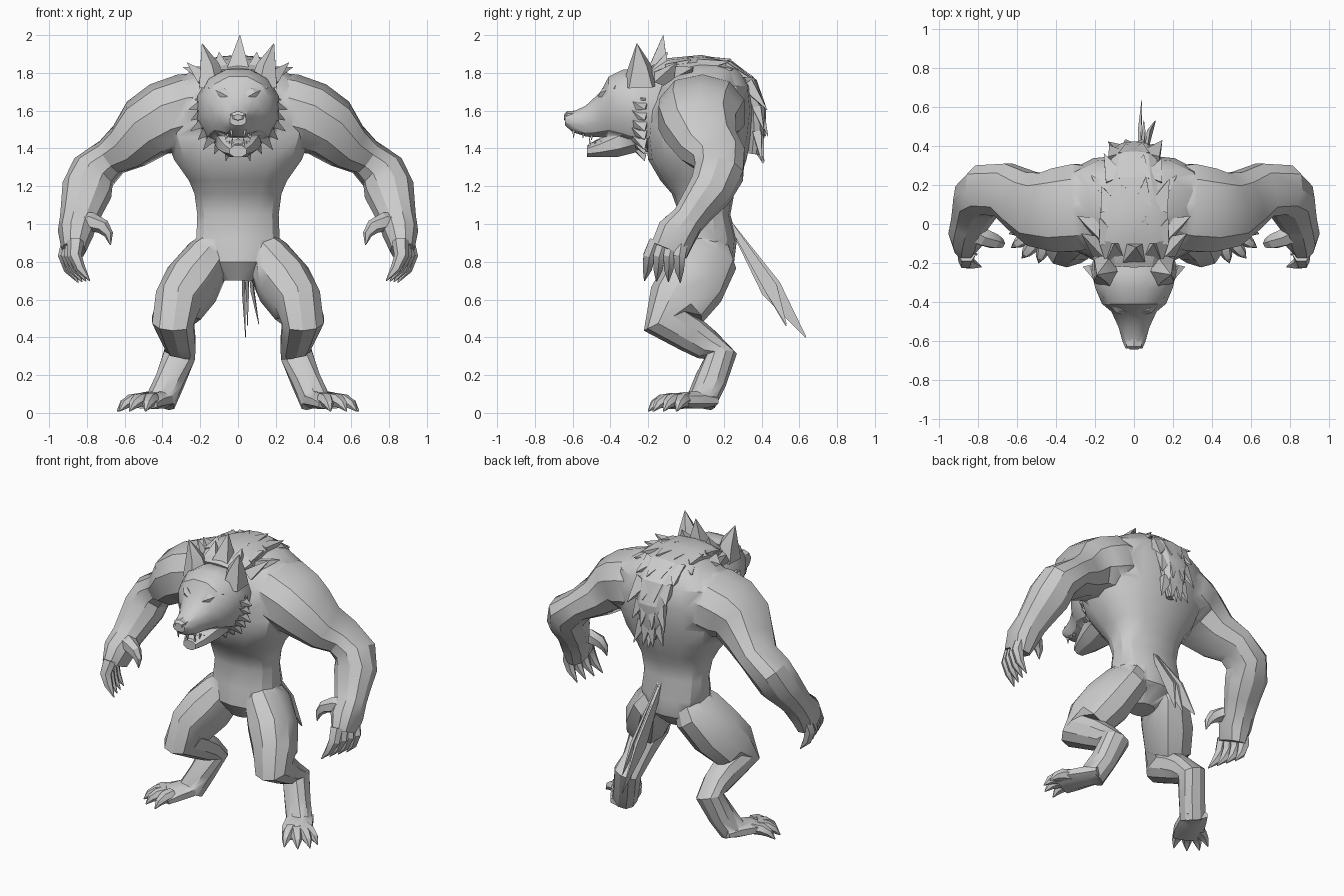
import bpy, bmesh, math, random
from mathutils import Vector
random.seed(4)
X, Y, Z = Vector((1, 0, 0)), Vector((0, 1, 0)), Vector((0, 0, 1))


def loft(bm, rings, ref=X, n=10, axis=None, p=0.9, flip=1):
    """Skin rings of (x, y, z, ru, rv); flip=-1 mirrors across x."""
    pts = [Vector(r[:3]) for r in rings]
    loops = []
    for i, r in enumerate(rings):
        t = axis or (pts[min(i + 1, len(pts) - 1)] - pts[max(i - 1, 0)]).normalized()
        u = (ref - t * ref.dot(t)).normalized()
        v = t.cross(u)
        loop = []
        for k in range(n):
            a = 2 * math.pi * (k + 0.5) / n
            c, s = math.cos(a), math.sin(a)
            q = pts[i] + u * r[3] * math.copysign(abs(c) ** p, c) + v * r[4] * math.copysign(abs(s) ** p, s)
            loop.append(bm.verts.new((q.x * flip, q.y, q.z)))
        loops.append(loop)
    for a, b in zip(loops, loops[1:]):
        for k in range(n):
            bm.faces.new((a[k], a[(k + 1) % n], b[(k + 1) % n], b[k]))
    bm.faces.new(loops[0])
    bm.faces.new(loops[-1])


def spike(bm, base, tip, r, flat=1.0, ref=X, n=4, flip=1):
    loft(bm, [(*base, r, r * flat), (*tip, 0.002, 0.002)], ref, n, p=1, flip=flip)


def finish(bm, name, angle=30):
    bmesh.ops.remove_doubles(bm, verts=bm.verts, dist=0.0005)
    bmesh.ops.recalc_face_normals(bm, faces=bm.faces)
    me = bpy.data.meshes.new(name)
    bm.to_mesh(me)
    bm.free()
    ob = bpy.data.objects.new(name, me)
    bpy.context.collection.objects.link(ob)
    bpy.ops.object.select_all(action='DESELECT')
    ob.select_set(True)
    bpy.context.view_layer.objects.active = ob
    bpy.ops.object.shade_smooth_by_angle(angle=math.radians(angle))
    return ob


def single(name, rings, **kw):
    bm = bmesh.new()
    loft(bm, rings, **kw)
    return finish(bm, name)


# torso: pelvis, waist, rib ledge, barrel chest, hunched shoulders
body = single("torso", [
    (0, .07, .70, .08, .08), (0, .09, .80, .18, .165), (0, .105, .92, .225, .165),
    (0, .10, 1.05, .22, .135), (0, .09, 1.16, .235, .165), (0, .075, 1.23, .265, .21),
    (0, .06, 1.34, .345, .26), (0, .065, 1.46, .39, .28), (0, .08, 1.60, .41, .28),
    (0, .10, 1.73, .37, .245), (0, .11, 1.82, .24, .18), (0, .11, 1.86, .12, .10)],
    axis=Z, n=14, p=.8)

# head: neck, cheeks, brow and deep upper muzzle
parts = [single("head", [
    (0, .0, 1.60, .17, .18), (0, -.16, 1.60, .215, .20), (0, -.25, 1.61, .225, .215),
    (0, -.33, 1.625, .205, .20), (0, -.41, 1.62, .17, .165), (0, -.45, 1.58, .12, .125),
    (0, -.53, 1.545, .082, .085), (0, -.60, 1.54, .062, .055), (0, -.64, 1.55, .045, .03)],
    axis=-Y, n=12)]

# lower jaw
parts.append(single("jaw", [(0, -.22, 1.47, .14, .085), (0, -.36, 1.43, .115, .08),
                            (0, -.46, 1.40, .08, .05), (0, -.525, 1.385, .048, .032)], axis=-Y, n=8))

for s, side in ((1, "right"), (-1, "left")):
    # arm, shoulder to palm
    parts.append(single(side + "_arm", [
        (.10, .10, 1.62, .19, .19), (.28, .085, 1.595, .235, .20), (.39, .07, 1.56, .225, .195),
        (.48, .075, 1.51, .20, .175), (.575, .12, 1.415, .165, .135), (.67, .175, 1.355, .145, .105),
        (.765, .175, 1.275, .135, .125), (.80, .13, 1.18, .12, .135), (.825, .06, 1.09, .10, .115),
        (.845, .01, 1.02, .09, .10), (.86, -.05, .95, .11, .095), (.87, -.09, .86, .105, .065)],
        ref=Y, flip=s))
    # digitigrade leg
    parts.append(single(side + "_leg", [
        (.07, .12, .95, .07, .09), (.155, .10, .82, .125, .175), (.245, .03, .68, .15, .18),
        (.315, -.05, .57, .135, .165), (.345, -.105, .49, .115, .13), (.32, .02, .42, .095, .10),
        (.305, .11, .36, .085, .085), (.31, .185, .305, .088, .085), (.36, .13, .17, .08, .085),
        (.41, .08, .06, .082, .08)], flip=s))
    # foot
    parts.append(single(side + "_foot", [
        (.39, .15, .065, .07, .03), (.42, .07, .07, .09, .05), (.47, -.03, .065, .10, .045),
        (.505, -.10, .05, .09, .03)], n=8, flip=s))

# weld the flesh into one skin
for ob in parts:
    m = body.modifiers.new("union", 'BOOLEAN')
    m.operation, m.solver, m.object = 'UNION', 'EXACT', ob
    bpy.context.view_layer.objects.active = body
    bpy.ops.object.modifier_apply(modifier=m.name)
    bpy.data.objects.remove(ob)
body.name = "body"

# fingers, thumbs and toes with claws
bm = bmesh.new()
for s in (1, -1):
    for i in range(4):
        t = i / 3
        loft(bm, [(.86 + .03 * t, -.16 + .14 * t, .91, .038, .045),
                  (.865 + .05 * t, -.195 + .16 * t, .83, .036, .038),
                  (.835 + .06 * t, -.205 + .17 * t, .765 - .005 * t, .027, .028),
                  (.785 + .06 * t, -.22 + .19 * t, .70 - .01 * t, .003, .003)], Y, 6, flip=s)
    loft(bm, [(.84, -.02, 1.0, .065, .065), (.77, -.07, 1.01, .05, .05), (.715, -.09, .985, .04, .04),
              (.685, -.10, .945, .025, .025), (.675, -.11, .89, .003, .003)], Y, 6, flip=s)
    for b, t in (((.50, .0), (.64, -.05)), ((.51, -.04), (.63, -.12)),
                 ((.49, -.07), (.575, -.175)), ((.45, -.07), (.49, -.20))):
        at = lambda k: (b[0] + (t[0] - b[0]) * k, b[1] + (t[1] - b[1]) * k)
        loft(bm, [(*at(0), .07, .04, .04), (*at(.45), .065, .036, .038),
                  (*at(.75), .045, .026, .026), (*at(1), .008, .003, .003)], Z, 6, flip=s)
finish(bm, "fingers_and_toes")

# ears, brows and nose
bm = bmesh.new()
for s in (1, -1):
    loft(bm, [(.14, -.24, 1.73, .08, .10), (.155, -.245, 1.84, .055, .06),
              (.19, -.26, 1.955, .002, .002)], X, 5, flip=s)
    loft(bm, [(.025, -.455, 1.66, .02, .02), (.08, -.435, 1.69, .025, .03),
              (.15, -.37, 1.72, .01, .02)], Y, 5, flip=s)
loft(bm, [(0, -.59, 1.565, .045, .035), (0, -.63, 1.57, .045, .028), (0, -.645, 1.565, .025, .015)],
     X, 6, axis=-Y)
finish(bm, "ears_brows_and_nose")

# teeth and tongue
bm = bmesh.new()
for s in (1, -1):
    for x, y, z, l in ((.035, -.595, 1.50, .045), (.055, -.545, 1.48, .025), (.065, -.50, 1.47, .025)):
        spike(bm, (x, y, z), (x, y, z - l), .011, flip=s)
    for x, y, l in ((.03, -.51, .05), (.045, -.48, .03), (.058, -.45, .03)):
        spike(bm, (x, y, 1.40), (x, y, 1.41 + l), .01, flip=s)
loft(bm, [(0, -.38, 1.44, .05, .012), (0, -.46, 1.44, .04, .012), (0, -.51, 1.42, .02, .006)], X, 6)
finish(bm, "teeth_and_tongue")

# cheek ruff: a ring of fur points behind the face
bm = bmesh.new()
for s in (1, -1):
    for k, a in enumerate((24, 10, -4, -18, -32, -46, -60, -76)):
        c, d = math.cos(math.radians(a)), math.sin(math.radians(a))
        q = 1.0 + .06 * (k % 2)
        spike(bm, (.165 * c, -.25, 1.61 + .17 * d), (.25 * c * q, -.22, 1.565 + .225 * d * q),
              .085, .55, Y, flip=s)
finish(bm, "cheek_ruff")

# mane: thick pad over the neck and down the spine, shingled with spikes
pad = [(0, -.20, 1.77, .15, .06), (0, -.08, 1.82, .19, .06), (0, .08, 1.84, .18, .055),
       (0, .22, 1.815, .14, .055), (0, .33, 1.73, .12, .055), (0, .375, 1.61, .105, .05),
       (0, .375, 1.48, .08, .045), (0, .36, 1.37, .03, .03)]
bm = bmesh.new()
loft(bm, pad, n=10)
for i in range(1, len(pad) - 1):
    a = Vector(pad[i][:3])
    t = (Vector(pad[i + 1][:3]) - a).normalized()
    out = X.cross(t)
    w = pad[i][3]
    for f in (-.9, -.3, .3, .9):
        j = random.uniform(.8, 1.2)
        base = a + X * f * w * .75 + out * .02 * (1 - abs(f))
        tip = base + t * .13 * j + X * f * .06 * j + out * .04 * j
        spike(bm, base, tip, .075 if i < 5 else .05, .65)
spike(bm, (0, -.15, 1.80), (.01, -.12, 2.0), .09, .9)
for s in (1, -1):
    spike(bm, (.09, -.15, 1.79), (.10, -.10, 1.91), .075, .9, flip=s)
    spike(bm, (.16, -.03, 1.79), (.29, .04, 1.83), .08, .7, Y, flip=s)
    spike(bm, (.17, -.12, 1.76), (.27, -.05, 1.855), .075, .7, Y, flip=s)
    spike(bm, (.12, .14, 1.81), (.22, .25, 1.82), .07, .7, Y, flip=s)
spike(bm, (0, .37, 1.42), (0, .41, 1.32), .04)
finish(bm, "mane", 20)

# tail: thin ragged blades
bm = bmesh.new()
for x0, x1, tip in ((.02, .03, (.04, .635, .40)), (.04, .075, (.11, .53, .47)), (.03, .05, (.05, .53, .46))):
    loft(bm, [(x0, .23, 1.01, .006, .015), (x1, .45, .66, .012, .08 if x0 == .02 else .05),
              (*tip, .002, .004)], X, 4, p=1)
finish(bm, "tail")
